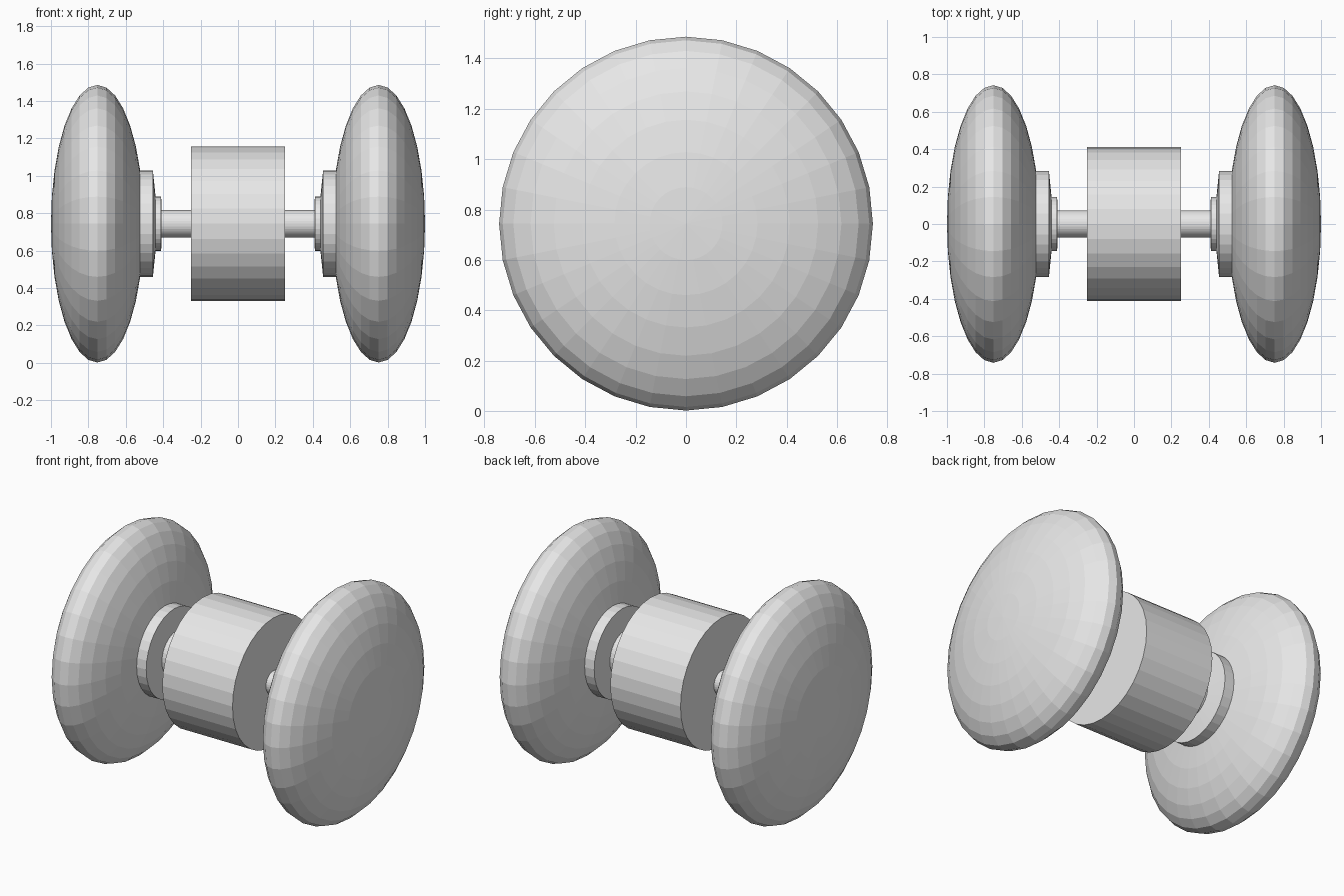
import bpy, bmesh, math

if "Cube" in bpy.data.objects:
    bpy.data.objects.remove(bpy.data.objects["Cube"])

SEG = 32
AXIS_Z = 0.744

grey = bpy.data.materials.new("light_grey")
grey.diffuse_color = (0.8, 0.8, 0.8, 1)
grey.use_nodes = True
grey.node_tree.nodes["Principled BSDF"].inputs["Base Color"].default_value = grey.diffuse_color


def lathe(name, profile):
    """Revolve (x, radius) points around the X axis; zero radius makes a pole."""
    bm = bmesh.new()
    rings = []
    for x, r in profile:
        if r < 1e-5:
            rings.append([bm.verts.new((x, 0, AXIS_Z))] * SEG)
        else:
            rings.append([bm.verts.new((x, r * math.sin(2 * math.pi * i / SEG),
                                        AXIS_Z + r * math.cos(2 * math.pi * i / SEG)))
                          for i in range(SEG)])
    for a, b in zip(rings, rings[1:]):
        for i in range(SEG):
            j = (i + 1) % SEG
            quad = list(dict.fromkeys((a[i], a[j], b[j], b[i])))
            bm.faces.new(quad)
    bmesh.ops.recalc_face_normals(bm, faces=bm.faces[:])
    mesh = bpy.data.meshes.new(name)
    bm.to_mesh(mesh)
    bm.free()
    mesh.materials.append(grey)
    ob = bpy.data.objects.new(name, mesh)
    bpy.context.collection.objects.link(ob)
    return ob


# Flattened-sphere wheels whose inner rings step out into a collar and a hub
CENTRE, HALF, RADIUS = 0.752, 0.248, 0.742
COLLAR, HUB = 0.068, 0.030
for side, label in ((-1, "left_wheel"), (1, "right_wheel")):
    profile = []
    for k in range(17):
        a = math.pi * k / 16
        x = CENTRE + HALF * math.cos(a)
        r = RADIUS * math.sin(a)
        if k < 14:
            profile.append((x, r))
        elif k == 14:
            profile += [(x, r), (x - COLLAR, r)]
        elif k == 15:
            profile += [(x - COLLAR, r), (x - COLLAR - HUB, r)]
        else:
            profile.append((x - COLLAR - HUB, 0))
    lathe(label, [(side * x, r) for x, r in profile])

# Central drum and the axle joining everything
lathe("centre_drum", [(-0.25, 0), (-0.25, 0.413), (0.25, 0.413), (0.25, 0)])
lathe("axle", [(-0.45, 0), (-0.45, 0.073), (0.45, 0.073), (0.45, 0)])
